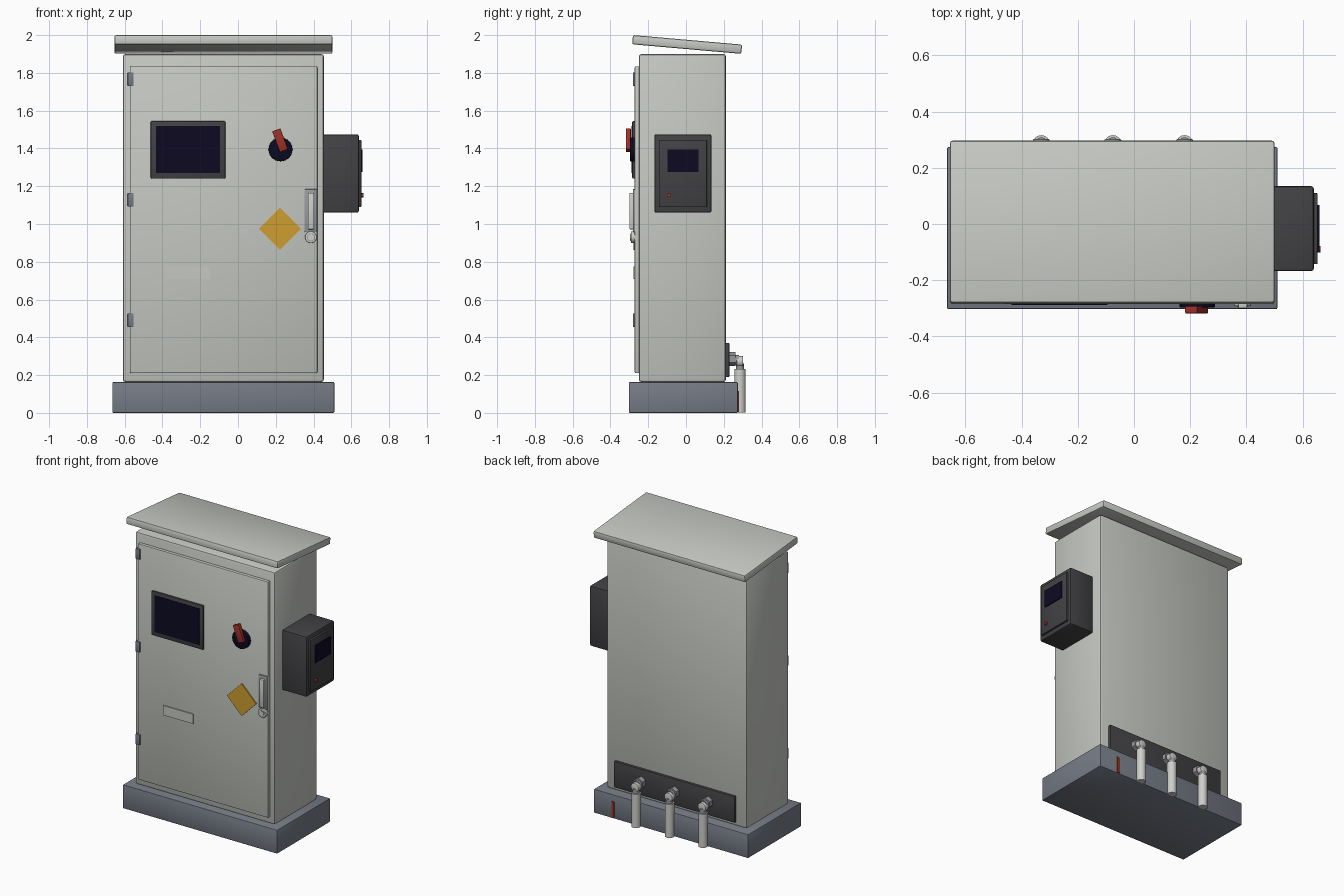
import bpy, bmesh, math
from mathutils import Matrix, Vector

old = bpy.data.objects.get("Cube")
if old:
    bpy.data.objects.remove(old, do_unlink=True)


def material(name, *rgb):
    m = bpy.data.materials.new(name)
    m.use_nodes = True
    m.diffuse_color = (*rgb, 1)
    bsdf = next(n for n in m.node_tree.nodes if n.type == 'BSDF_PRINCIPLED')
    bsdf.inputs["Base Color"].default_value = (*rgb, 1)
    return m


PAINT = material("light_grey_paint", .56, .58, .54)
BASE = material("blue_grey_base", .18, .2, .24)
DARK = material("dark_grey_plastic", .055, .053, .058)
NAVY = material("navy_black", .004, .003, .016)
RED = material("signal_red", .34, .03, .02)
YELLOW = material("warning_yellow", .62, .34, .03)
STEEL = material("grey_steel", .3, .32, .34)
SILVER = material("pale_metal", .62, .62, .59)


def finish(name, bm, mat, loc, rot=(0, 0, 0)):
    bmesh.ops.recalc_face_normals(bm, faces=bm.faces)
    me = bpy.data.meshes.new(name)
    bm.to_mesh(me)
    bm.free()
    me.materials.append(mat)
    ob = bpy.data.objects.new(name, me)
    bpy.context.scene.collection.objects.link(ob)
    ob.location, ob.rotation_euler = loc, rot
    bpy.ops.object.select_all(action='DESELECT')
    ob.select_set(True)
    bpy.context.view_layer.objects.active = ob
    bpy.ops.object.shade_smooth_by_angle(angle=math.radians(35))
    return ob


def box(name, mat, x, y, z, bevel=0.0, rot=(0, 0, 0)):
    """Box from its extents on each axis, turned about its own centre."""
    lo, hi = map(Vector, zip(x, y, z))
    bm = bmesh.new()
    bmesh.ops.create_cube(bm, size=1, matrix=Matrix.Diagonal((*(hi - lo), 1)))
    if bevel:
        bmesh.ops.bevel(bm, geom=bm.edges[:], offset=bevel, segments=2,
                        profile=.5, affect='EDGES')
    return finish(name, bm, mat, (lo + hi) / 2, rot)


def rod(name, mat, start, end, r, sides=24, bevel=0.0):
    """Cylinder between two points."""
    a, b = Vector(start), Vector(end)
    bm = bmesh.new()
    bmesh.ops.create_cone(bm, cap_ends=True, segments=sides, radius1=r,
                          radius2=r, depth=(b - a).length)
    if bevel:
        rims = [e for e in bm.edges if abs(e.verts[0].co.z - e.verts[1].co.z) < 1e-5]
        bmesh.ops.bevel(bm, geom=rims, offset=bevel, segments=2, profile=.5,
                        affect='EDGES')
    turn = (b - a).to_track_quat('Z', 'Y').to_euler()
    return finish(name, bm, mat, (a + b) / 2, turn)


# Plinth, cabinet body and sloping roof
box("plinth", BASE, (-.665, .51), (-.303, .274), (0, .163), .005)
box("cabinet_body", PAINT, (-.61, .455), (-.25, .212), (.163, 1.9), .015)
box("rain_roof", PAINT, (-.655, .5), (-.284, .296), (1.926, 1.975), .009,
    (math.radians(-5), 0, 0))

# Door and hinges
box("door", PAINT, (-.573, .42), (-.272, -.245), (.21, 1.835), .007)
for i, z in enumerate((.49, 1.128, 1.766)):
    box(f"hinge_{i + 1}", BASE, (-.584, -.552), (-.281, -.245), (z - .036, z + .036), .003)

# Operator display
box("display_bezel", DARK, (-.462, -.067), (-.285, -.268), (1.24, 1.545), .006)
box("display_screen", NAVY, (-.435, -.095), (-.288, -.28), (1.27, 1.52))

# Rotary main switch
rod("switch_disc", NAVY, (.225, -.268, 1.395), (.225, -.297, 1.395), .063, 32, .003)
box("switch_handle", RED, (.2, .246), (-.318, -.292), (1.384, 1.502), .003,
    (0, math.radians(-20), 0))

# Warning diamond and label plate
box("warning_plate", YELLOW, (.143, .301), (-.279, -.271), (.896, 1.054), 0,
    (0, math.radians(45), 0))
box("label_plate", PAINT, (-.375, -.147), (-.279, -.271), (.71, .776))

# Door handle and lock
box("handle_frame", STEEL, (.352, .419), (-.281, -.268), (.957, 1.185), .004)
box("handle_bar", SILVER, (.37, .403), (-.3, -.275), (.972, 1.165), .004)
rod("lock_barrel", SILVER, (.386, -.268, .93), (.386, -.292, .93), .031, 24, .003)
rod("lock_ring", STEEL, (.386, -.28, .93), (.386, -.294, .93), .021)
rod("lock_core", SILVER, (.386, -.28, .93), (.386, -.296, .93), .017)

# Side control box
box("control_box", DARK, (.45, .64), (-.168, .135), (1.06, 1.475), .01)
box("control_panel", DARK, (.635, .653), (-.143, .11), (1.09, 1.445), .003)
box("control_screen", NAVY, (.65, .66), (-.097, .067), (1.275, 1.395))
rod("control_button", RED, (.65, -.09, 1.152), (.664, -.09, 1.152), .011, 16)

# Rear cable entry with glands, elbows and down pipes
box("gland_plate", DARK, (-.53, .388), (.205, .229), (.19, .37), .004)
for i, x in enumerate((-.33, -.075, .18)):
    n = i + 1
    rod(f"gland_nut_{n}", STEEL, (x, .225, .285), (x, .262, .285), .037, 6)
    rod(f"gland_neck_{n}", STEEL, (x, .255, .28), (x, .28, .28), .027)
    rod(f"elbow_{n}", SILVER, (x, .268, .272), (x, .302, .272), .03, 20, .004)
    rod(f"down_pipe_{n}", SILVER, (x, .286, .001), (x, .286, .232), .03, 24)
    rod(f"pipe_neck_{n}", STEEL, (x, .286, .225), (x, .286, .262), .022)

# Earth strip
box("earth_strip", RED, (.353, .372), (.272, .28), (.005, .117))
